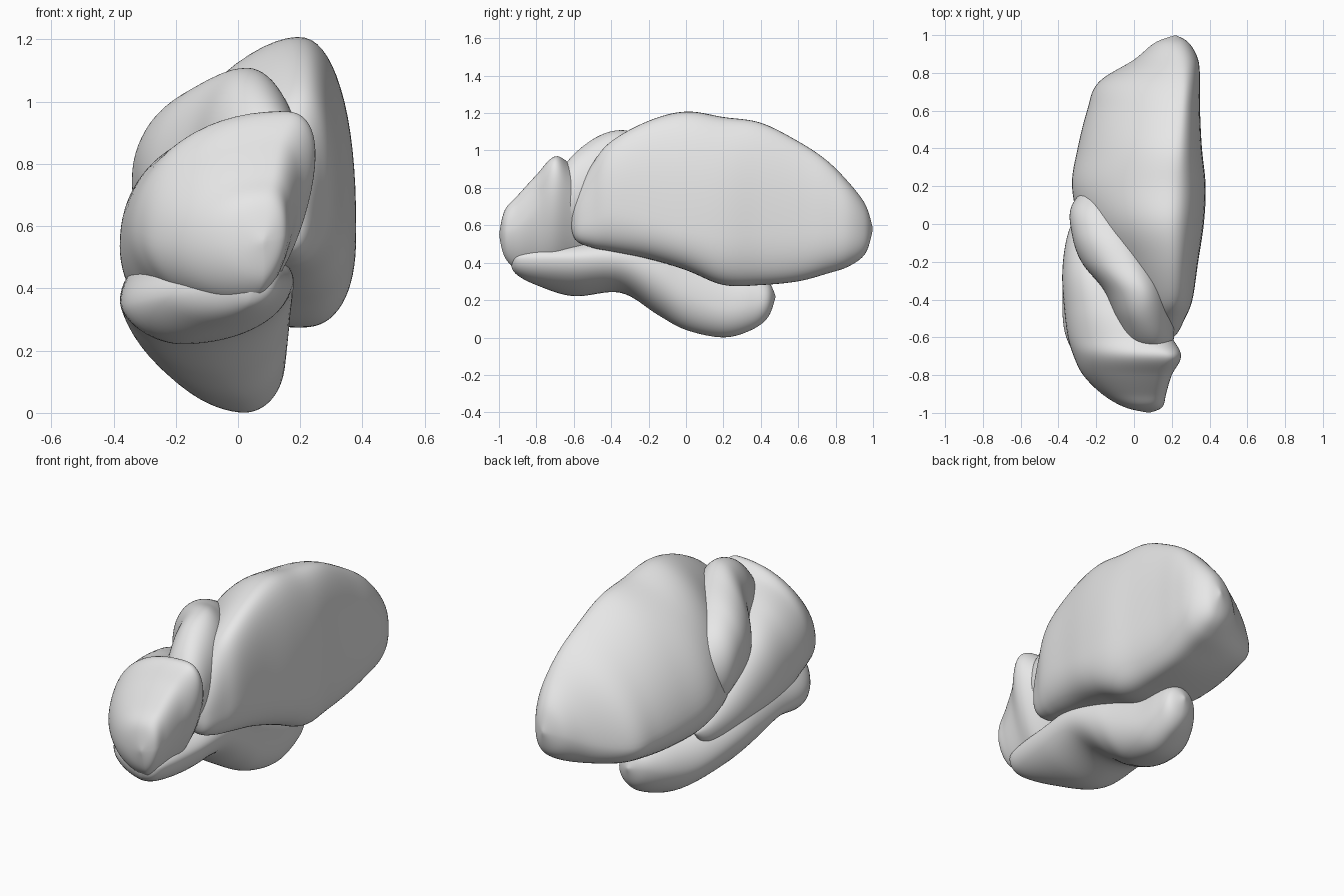
import bpy
import bmesh
from math import cos, sin, pi
from mathutils import Vector

RING_POINTS = 64
STEPS_BETWEEN = 8

default_cube = bpy.data.objects.get("Cube")
if default_cube:
    bpy.data.objects.remove(default_cube, do_unlink=True)

# One plain clay colour for the whole organic form
clay = bpy.data.materials.new("clay_grey")
clay.use_nodes = True
clay_colour = (0.8, 0.8, 0.8, 1.0)
clay.diffuse_color = clay_colour
clay.node_tree.nodes["Principled BSDF"].inputs["Base Color"].default_value = clay_colour


def spline(before, start, end, after, t):
    """Catmull-Rom blend between two neighbouring section rows."""
    return [
        0.5 * (2 * b + (c - a) * t
               + (2 * a - 5 * b + 4 * c - d) * t ** 2
               + (3 * b - a - 3 * c + d) * t ** 3)
        for a, b, c, d in zip(before, start, end, after)
    ]


def smooth_sections(rows):
    """Insert smooth in-between sections along the body."""
    last = len(rows) - 1
    for i in range(last):
        before = rows[max(i - 1, 0)]
        after = rows[min(i + 2, last)]
        for step in range(STEPS_BETWEEN):
            yield spline(before, rows[i], rows[i + 1], after, step / STEPS_BETWEEN)
    yield rows[last]


def section_point(row, angle, bulge):
    """Point on a lopsided oval given by its four extreme points."""
    y, left, right, bottom, top, top_x, bottom_x, left_z, right_z = row
    across, up = cos(angle), sin(angle)
    side_x, side_z = (right, right_z) if across >= 0 else (left, left_z)
    peak_x, peak_z = (top_x, top) if up >= 0 else (bottom_x, bottom)
    side_name = "right" if across >= 0 else "left"
    peak_name = "top" if up >= 0 else "bottom"
    power = bulge.get(peak_name + "_" + side_name, 1.0)
    x = peak_x + (side_x - peak_x) * abs(across) ** power
    z = side_z + (peak_z - side_z) * abs(up) ** power
    return Vector((x, y, z)) / 100


def build_lobe(name, rows, bulge):
    """Loft the sections into a closed, smooth lobe."""
    bm = bmesh.new()
    rings = []
    for row in smooth_sections(rows):
        ring = [
            bm.verts.new(section_point(row, 2 * pi * i / RING_POINTS, bulge))
            for i in range(RING_POINTS)
        ]
        rings.append(ring)
    for ring, following in zip(rings, rings[1:]):
        for i in range(RING_POINTS):
            j = (i + 1) % RING_POINTS
            bm.faces.new((ring[i], ring[j], following[j], following[i]))
    # The end sections shrink to a point, so weld them shut
    bmesh.ops.remove_doubles(bm, verts=bm.verts, dist=0.0002)
    bmesh.ops.recalc_face_normals(bm, faces=bm.faces)
    for face in bm.faces:
        face.smooth = True
    mesh = bpy.data.meshes.new(name)
    bm.to_mesh(mesh)
    bm.free()
    mesh.materials.append(clay)
    lobe = bpy.data.objects.new(name, mesh)
    bpy.context.collection.objects.link(lobe)
    # Relax the surface a little for a soft, sculpted look
    relax = lobe.modifiers.new("soften", 'SMOOTH')
    relax.factor = 0.5
    relax.iterations = 4
    return lobe


# Section rows, in hundredths of a unit:
# y, left, right, bottom, top, top_x, bottom_x, left_z, right_z

# Large rear lobe with a flat side and a ridge along the top
build_lobe("rear_lobe", [
    (-62, 15, 15, 62, 62, 15, 15, 62, 62),
    (-59, 5, 22, 52, 76, 15, 15, 62, 62),
    (-50, 0, 27, 48, 93, 18, 15, 65, 65),
    (-40, -5, 31, 46, 105, 20, 15, 65, 70),
    (-20, -15, 34, 42, 116, 20, 15, 65, 65),
    (0, -28, 37, 36, 121, 19, 18, 60, 60),
    (20, -33, 38, 28, 118, 20, 20, 60, 58),
    (40, -30, 36, 28, 115, 22, 20, 55, 60),
    (60, -25, 35, 30, 105, 24, 20, 52, 60),
    (75, -19, 35, 34, 95, 25, 20, 50, 60),
    (87, 0, 34, 38, 83, 24, 20, 52, 60),
    (96, 11, 29, 45, 71, 22, 21, 56, 58),
    (100, 22, 22, 58, 58, 22, 22, 58, 58),
], {"top_left": 1.2, "top_right": 0.85, "bottom_right": 0.8})

# Folded lobe that wraps over the shoulder
build_lobe("middle_lobe", [
    (-69, 10, 10, 75, 75, 10, 10, 75, 75),
    (-65, -2, 20, 60, 92, 10, 10, 75, 75),
    (-50, -10, 21, 52, 106, 5, 5, 75, 78),
    (-35, -16, 18, 50, 111, 3, 0, 80, 80),
    (-20, -28, 13, 50, 107, -4, -8, 78, 80),
    (-5, -33, 5, 50, 101, -12, -14, 78, 78),
    (10, -33, 0, 50, 91, -18, -18, 72, 70),
    (25, -20, -10, 60, 72, -15, -15, 66, 66),
], {"top_left": 0.95})

# Rounded front lobe that trails back along one side
build_lobe("front_lobe", [
    (-100, 8, 8, 55, 55, 8, 8, 55, 55),
    (-97, -5, 15, 43, 68, 8, 8, 55, 57),
    (-90, -17, 17, 36, 76, 10, 5, 55, 60),
    (-80, -27, 20, 33, 87, 12, 2, 56, 70),
    (-70, -32, 25, 32, 97, 15, 0, 58, 82),
    (-60, -35, 20, 32, 92, 2, -5, 58, 75),
    (-45, -37, 10, 30, 87, -10, -15, 56, 60),
    (-25, -38, 0, 30, 79, -20, -20, 53, 55),
    (-5, -35, -5, 30, 66, -22, -20, 48, 48),
    (12, -27, -12, 30, 48, -20, -20, 40, 40),
    (20, -20, -20, 38, 38, -20, -20, 38, 38),
], {"bottom_right": 1.25, "top_right": 0.8, "top_left": 0.95})

# Low keel-like lobe underneath
build_lobe("lower_lobe", [
    (-94, 5, 5, 40, 40, 5, 5, 40, 40),
    (-91, -3, 12, 34, 46, 5, 3, 40, 42),
    (-80, -22, 15, 28, 50, 0, -5, 38, 42),
    (-60, -36, 17, 22, 52, -5, -18, 35, 42),
    (-35, -38, 18, 24, 56, -8, -12, 36, 42),
    (-15, -37, 17, 12, 56, -8, -6, 34, 34),
    (0, -33, 16, 4, 50, -5, 0, 30, 24),
    (20, -22, 15, 0, 40, 0, 2, 20, 16),
    (35, -13, 14, 4, 35, 4, 4, 20, 18),
    (44, -5, 12, 11, 30, 4, 4, 22, 20),
    (48, 4, 4, 22, 22, 4, 4, 22, 22),
], {"bottom_left": 1.1})
